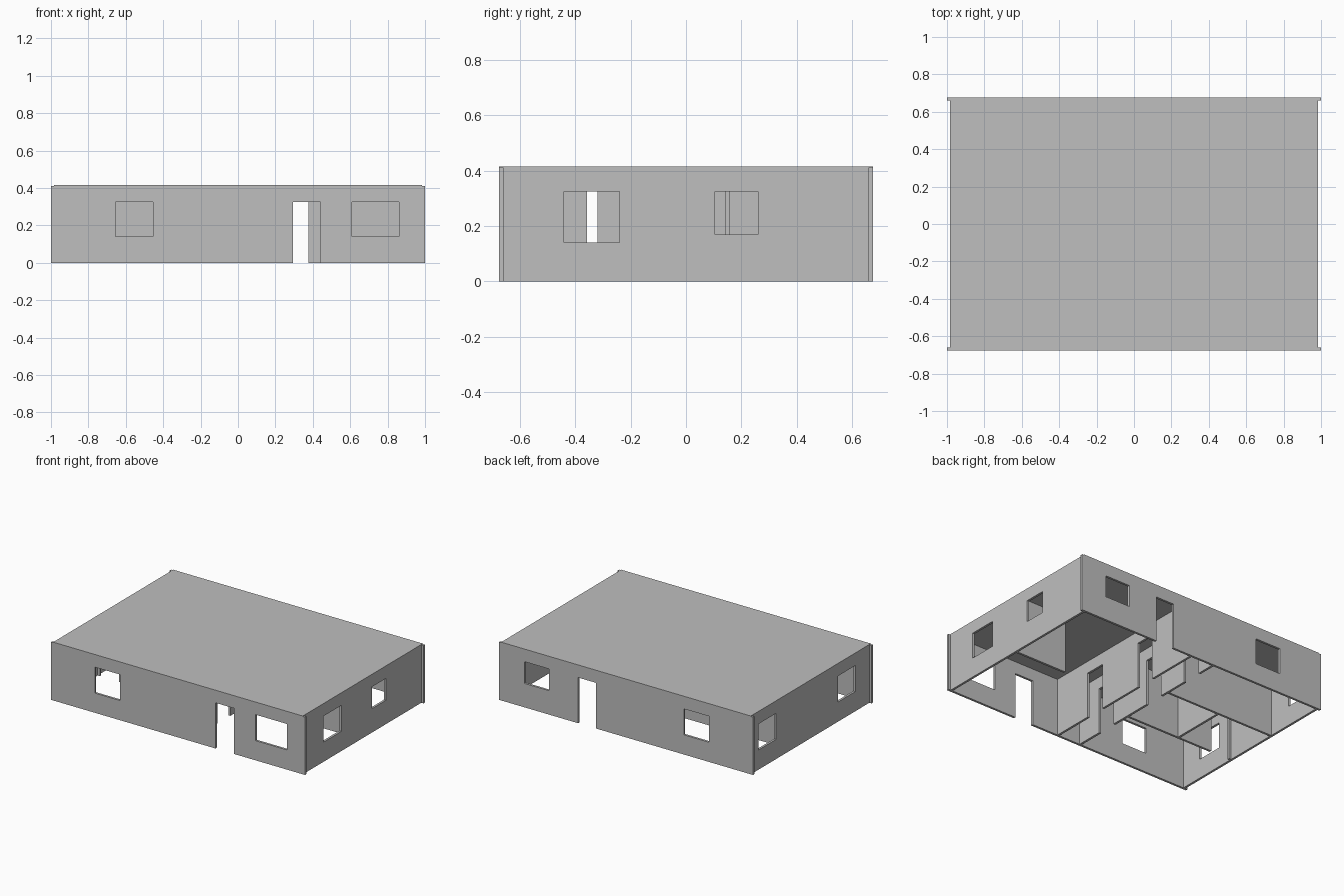
import bpy, bmesh

if "Cube" in bpy.data.objects:
    bpy.data.objects.remove(bpy.data.objects["Cube"], do_unlink=True)

THICK, WALL_TOP, HEAD = 0.016, 0.411, 0.325
ROOF_THICK = 0.004

plaster = bpy.data.materials.new("plaster_grey")
plaster.use_nodes = True
GREY = (0.52, 0.52, 0.52, 1)
plaster.diffuse_color = GREY
plaster.node_tree.nodes["Principled BSDF"].inputs["Base Color"].default_value = GREY


def finish(name, bm):
    bmesh.ops.recalc_face_normals(bm, faces=bm.faces)
    mesh = bpy.data.meshes.new(name)
    bm.to_mesh(mesh)
    bm.free()
    mesh.materials.append(plaster)
    obj = bpy.data.objects.new(name, mesh)
    bpy.context.collection.objects.link(obj)
    return obj


def wall(name, axis, pos, start, end, openings=()):
    """Upright panel along x or y; openings are (from, to, sill height)."""
    along = sorted({start, end, *(v for o in openings for v in o[:2])})
    levels = sorted({0, HEAD, WALL_TOP, *(o[2] for o in openings)})
    bm = bmesh.new()
    for a0, a1 in zip(along, along[1:]):
        for z0, z1 in zip(levels, levels[1:]):
            a, z = (a0 + a1) / 2, (z0 + z1) / 2
            if any(o[0] < a < o[1] and o[2] < z < HEAD for o in openings):
                continue
            corners = [(a0, z0), (a1, z0), (a1, z1), (a0, z1)]
            bm.faces.new([bm.verts.new((s, pos, h) if axis == "x" else (pos, s, h))
                          for s, h in corners])
    bmesh.ops.remove_doubles(bm, verts=bm.verts, dist=0.0001)
    obj = finish(name, bm)
    mod = obj.modifiers.new("thickness", "SOLIDIFY")
    mod.thickness = THICK
    mod.offset = 0
    return obj


DOOR, LOW, HIGH = 0, 0.14, 0.17
FRONT, SIDE, INNER = 0.667, 0.975, 0.659

# Outer walls
wall("front_wall", "x", -FRONT, -1, 1,
     [(-0.655, -0.455, LOW), (0.295, 0.44, DOOR), (0.61, 0.86, LOW)])
wall("back_wall", "x", FRONT, -1, 1,
     [(-0.655, -0.455, LOW), (0.235, 0.377, DOOR), (0.606, 0.80, HIGH)])
wall("right_end_wall", "y", SIDE, -INNER, INNER,
     [(-0.44, -0.24, LOW), (0.105, 0.26, HIGH)])
wall("left_end_wall", "y", -SIDE, -INNER, INNER,
     [(-0.50, -0.303, LOW), (0.39, 0.588, LOW)])

# Hall walls with doorways
wall("hall_wall_living", "y", 0.08, -INNER, INNER,
     [(-0.357, -0.212, DOOR), (0.144, 0.287, DOOR)])
wall("hall_wall_bedrooms", "y", -0.105, -INNER, INNER,
     [(-0.465, -0.32, DOOR), (0.01, 0.155, DOOR), (0.386, 0.53, DOOR)])

# Room dividers
wall("kitchen_divider", "x", -0.015, 0.57, 0.967)
wall("back_bedroom_wall", "x", 0.21, -0.967, -0.113)
wall("front_bedroom_wall", "x", -0.19, -0.967, -0.113, [(-0.95, -0.80, DOOR)])
wall("closet_wall", "y", -0.53, -0.182, 0.202)

# Flat roof
bm = bmesh.new()
bmesh.ops.create_cube(bm, size=1)
for v in bm.verts:
    v.co.x *= 2 * 0.983
    v.co.y *= 2 * 0.675
    v.co.z = v.co.z * ROOF_THICK + WALL_TOP + ROOF_THICK / 2
finish("roof", bm)
